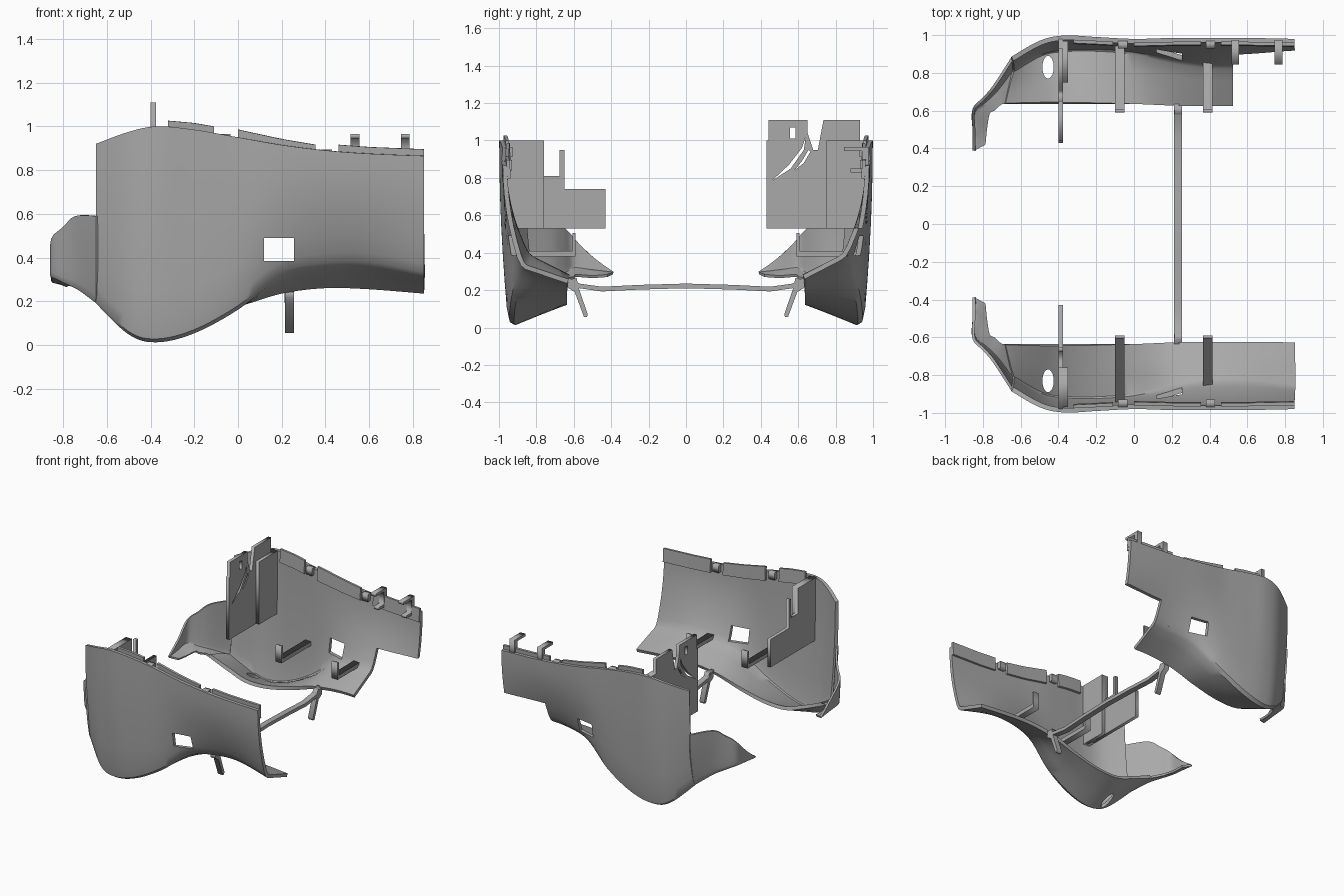
import bpy, bmesh
from mathutils import Matrix, Vector

cube = bpy.data.objects.get("Cube")
if cube:
    bpy.data.objects.remove(cube)

grey = bpy.data.materials.new("plain grey")
grey.use_nodes = True
TONE = (0.4, 0.4, 0.4, 1)
grey.diffuse_color = TONE
grey.node_tree.nodes["Principled BSDF"].inputs["Base Color"].default_value = TONE


def add_object(name, mesh):
    obj = bpy.data.objects.new(name, mesh)
    bpy.context.collection.objects.link(obj)
    mesh.materials.clear()
    mesh.materials.append(grey)
    return obj


def activate(obj):
    bpy.ops.object.select_all(action='DESELECT')
    obj.select_set(True)
    bpy.context.view_layer.objects.active = obj


def catmull(rows, steps):
    """Smoothly resample rows of vectors."""
    out = []
    last = len(rows) - 1
    for i in range(last):
        a, b, c, d = (rows[max(0, min(last, i + k))] for k in (-1, 0, 1, 2))
        for s in range(steps):
            t = s / steps
            out.append([(q + ((r - p) * t + (2 * p - 5 * q + 4 * r - e) * t ** 2
                        + (3 * q - p - 3 * r + e) * t ** 3) / 2)
                        for p, q, r, e in zip(a, b, c, d)])
    return out + [rows[last]]


def section(top, crease, end):
    """Bulged wall, rounded crease and straight floor."""
    def wall(t):
        p = crease.lerp(top, t)
        p.y = crease.y + (top.y - crease.y) * (1 - (1 - t) ** 2)
        return p
    near = 0.1
    bend = crease * 0.5 + (wall(near) + crease.lerp(end, near)) * 0.25
    return ([wall(t) for t in (1, .85, .7, .55, .4, .25, near)] + [bend]
            + [crease.lerp(end, t) for t in (near, .4, .7, 1)])


def sheet(name, rows, side, thick):
    """Thick skin through rows of points, on the +y or -y side."""
    bm = bmesh.new()
    grid = [[bm.verts.new((p.x, p.y * side, p.z)) for p in r] for r in rows]
    for r0, r1 in zip(grid, grid[1:]):
        for j in range(len(r0) - 1):
            quad = [r0[j], r1[j], r1[j + 1], r0[j + 1]]
            bm.faces.new(quad if side > 0 else quad[::-1])
    mesh = bpy.data.meshes.new(name)
    bm.to_mesh(mesh)
    bm.free()
    obj = add_object(name, mesh)
    mod = obj.modifiers.new("thickness", 'SOLIDIFY')
    mod.thickness = thick
    mod.offset = -1
    activate(obj)
    bpy.ops.object.modifier_apply(modifier=mod.name)
    return obj


def cut(obj, cutter):
    cutter.hide_render = True
    mod = obj.modifiers.new("cut", 'BOOLEAN')
    mod.operation = 'DIFFERENCE'
    mod.solver = 'EXACT'
    mod.object = cutter
    activate(obj)
    bpy.ops.object.modifier_apply(modifier=mod.name)
    bpy.data.objects.remove(cutter)


def smooth(obj):
    activate(obj)
    bpy.ops.object.shade_smooth_by_angle(angle=0.6)


def plate(name, outlines, x0, x1, side=1):
    """Extrude (y, z) outlines along x; later outlines are holes."""
    curve = bpy.data.curves.new(name, 'CURVE')
    curve.dimensions = '2D'
    curve.fill_mode = 'BOTH'
    curve.extrude = (x1 - x0) / 2
    for pts in outlines:
        spline = curve.splines.new('POLY')
        spline.points.add(len(pts) - 1)
        spline.use_cyclic_u = True
        for p, (y, z) in zip(spline.points, pts):
            p.co = (y * side, z, 0, 1)
    temp = bpy.data.objects.new("temp", curve)
    bpy.context.collection.objects.link(temp)
    bpy.context.view_layer.update()
    graph = bpy.context.evaluated_depsgraph_get()
    mesh = bpy.data.meshes.new_from_object(temp.evaluated_get(graph))
    bpy.data.objects.remove(temp)
    mesh.transform(Matrix(((0, 0, 1, (x0 + x1) / 2), (1, 0, 0, 0),
                           (0, 1, 0, 0), (0, 0, 0, 1))))
    bm = bmesh.new()
    bm.from_mesh(mesh)
    bmesh.ops.remove_doubles(bm, verts=bm.verts, dist=0.0001)
    bmesh.ops.recalc_face_normals(bm, faces=bm.faces)
    bm.to_mesh(mesh)
    bm.free()
    mesh.name = name
    return add_object(name, mesh)


def rect(y0, y1, z0, z1):
    return [(y0, z0), (y1, z0), (y1, z1), (y0, z1)]


# Body stations: x, top y, top z, crease y, crease z, floor edge z
BODY = [(-.65, .885, .92, .83, .19, .24), (-.5, .97, .975, .92, .035, .165),
        (-.37, .998, 1, .945, 0, .125), (-.2, .99, .985, .95, .045, .13),
        (0, .98, .95, .935, .16, .175), (.2, .985, .915, .89, .32, .235),
        (.4, .985, .89, .86, .365, .26), (.6, .985, .875, .86, .37, .255),
        (.85, .98, .865, .885, .32, .235)]
# Nose stations, tip to body: top edge, crease, lower edge
NOSE = [(-.855, .39, .295, -.85, .39, .285, -.79, .42, .27),
        (-.855, .5, .38, -.855, .5, .3, -.785, .5, .265),
        (-.855, .61, .485, -.855, .6, .31, -.77, .585, .27),
        (-.8, .67, .54, -.79, .66, .28, -.745, .6, .26),
        (-.745, .735, .59, -.73, .72, .25, -.71, .63, .25),
        (-.65, .882, .59, -.65, .83, .19, -.69, .635, .24)]

body_rows = []
for x, yt, zt, yc, zc, zf in catmull(BODY, 6):
    lean = 0.04 * max(0, (-.5 - x) / .15)
    body_rows.append(section(Vector((x, yt, zt)), Vector((x, yc, zc)),
                             Vector((x - lean, .635, zf))))
nose_rows = [section(Vector(r[:3]), Vector(r[3:6]), Vector(r[6:]))
             for r in catmull(NOSE, 4)]


def top_edge(x):
    for a, b in zip(BODY, BODY[1:]):
        if x <= b[0]:
            t = (x - a[0]) / (b[0] - a[0])
            return [a[k] + (b[k] - a[k]) * t for k in (1, 2)]


for side, label in ((1, "back"), (-1, "front")):
    # Curved shell with window, oval drain hole and stepped corner
    shell = sheet(label + "_shell", body_rows, side, 0.025)
    cut(shell, plate("cutter", [rect(.7, 1.2, .385, .49)], .12, .255, side))
    bpy.ops.mesh.primitive_cylinder_add(vertices=32, radius=1, depth=.5,
                                        location=(-.455, .83 * side, 0))
    oval = bpy.context.object
    oval.scale = (.03, .06, 1)
    cut(shell, oval)
    if side > 0:
        cut(shell, plate("cutter", [rect(.4, 1.2, -.1, .53)], .525, 1))
    smooth(shell)
    smooth(sheet(label + "_nose_flap", nose_rows, side, 0.015))

    # Raised lips inside the top edge
    for x0, x1, low, high in ((-.32, -.11, .03, .03), (0, .355, .035, .02),
                              (.46, .85, .03, .03)):
        rows = []
        for i in range(9):
            t = i / 8
            x = x0 + (x1 - x0) * t
            y, z = top_edge(x)
            rise = low + (high - low) * t
            rows.append([Vector((x, y - .02, z + rise)),
                         Vector((x, y - .025, z - .07))])
        smooth(sheet(label + "_top_lip", rows, side, 0.018))

    # Small clips in the gaps between lips
    for x in (-.06, .405):
        y, z = top_edge(x)
        plate(label + "_gap_clip", [rect(y - .055, y - .015, z - .05, z + .005)],
              x - .025, x + .025, side)

    # Angled support brackets
    for x, reach in ((-.075, .955), (.39, .865)):
        plate(label + "_bracket", [[(.59, .38), (reach, .38), (reach, .41),
              (.607, .41), (.607, .505), (.59, .505)]], x - .025, x + .025, side)

    # Tapered leg under the crossbar
    plate(label + "_leg", [[(.63, .255), (.585, .265), (.57, .2), (.525, .07),
          (.53, .055), (.545, .055), (.595, .19), (.635, .215)]],
          .215, .255, side)

# Bowed crossbar
upper = [(-.635, .27), (-.57, .235), (-.45, .218), (-.25, .228), (0, .235),
         (.25, .228), (.45, .218), (.57, .235), (.635, .27)]
plate("crossbar", [upper + [(y, z - .025) for y, z in upper[::-1]]], .212, .255)

# Back bulkhead with tabs and curved slots
tabs = [(.43, .53), (.965, .53), (.98, 1), (.93, 1), (.93, 1.11), (.735, 1.11),
        (.705, .95), (.68, .95), (.65, 1.04), (.65, 1.11), (.44, 1.11),
        (.44, 1), (.43, 1)]
slots = [rect(.555, .585, 1.01, 1.07),
         [(.46, .785), (.56, .85), (.63, .95), (.64, 1.02), (.62, .96), (.55, .87)],
         [(.58, .84), (.63, .88), (.665, .94), (.655, .95), (.62, .89)]]
plate("back_bulkhead", [tabs] + slots, -.4, -.375)
plate("back_bulkhead_mount", [rect(.75, .97, .53, 1)], -.375, -.35)

# Front bulkhead with stepped edge
plate("front_bulkhead", [[(.43, .53), (.965, .53), (.98, 1), (.76, 1), (.76, .81),
      (.675, .81), (.675, .95), (.65, .95), (.65, .74), (.43, .74)]],
      -.4, -.375, -1)
plate("front_bulkhead_mount", [rect(.76, .97, .53, 1)], -.375, -.35, -1)

# Hooks on the back shell's top edge
for x in (.535, .765):
    plate("top_hook", [[(.845, .965), (.975, .965), (.975, .83), (.88, .83),
          (.88, .85), (.94, .85), (.94, .945), (.845, .945)]], x - .02, x + .02)
